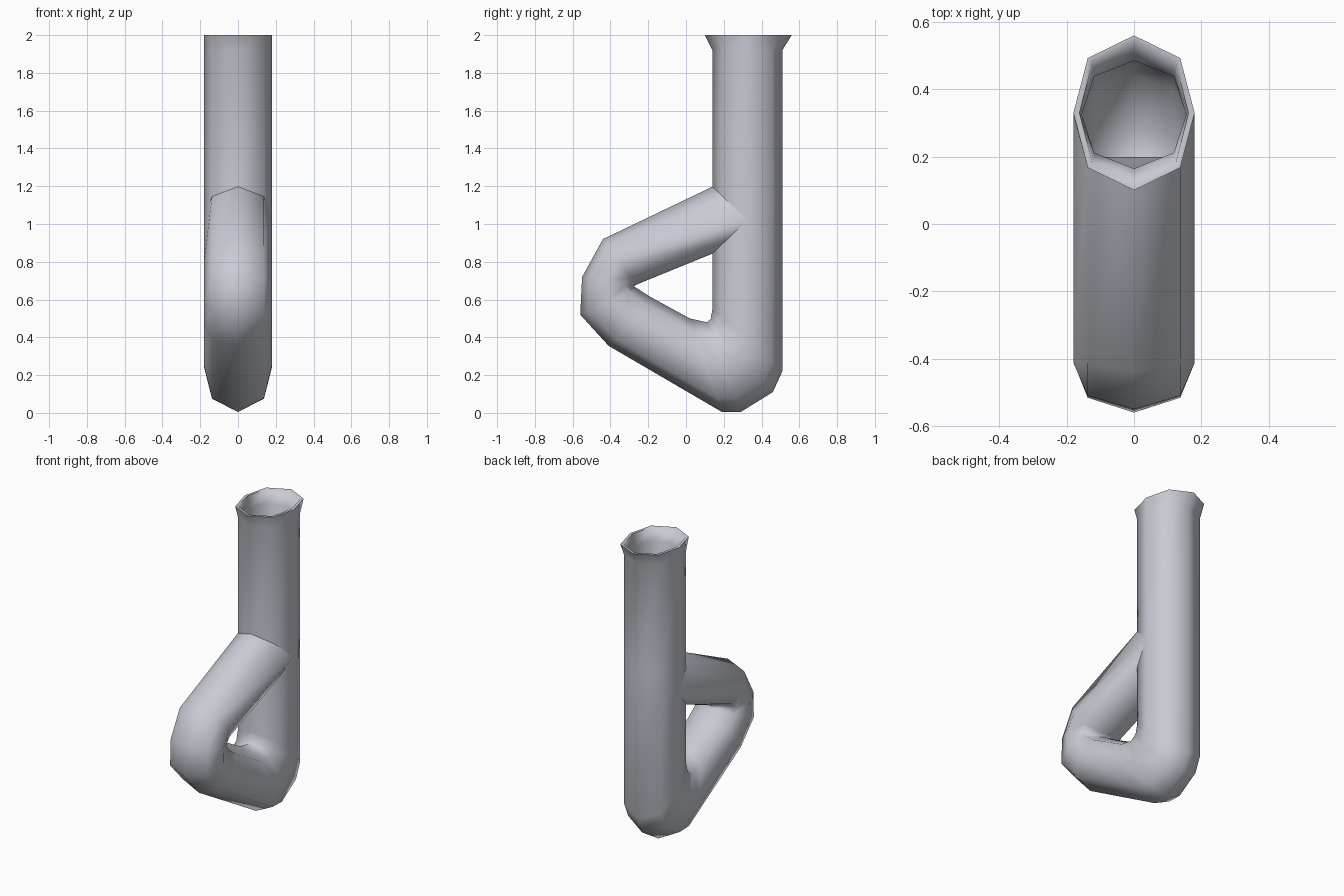
import bpy, bmesh
from math import sin, cos, pi, radians
from mathutils import Vector

cube = bpy.data.objects.get("Cube")
if cube:
    bpy.data.objects.remove(cube, do_unlink=True)

SIDES, HALF, WALL = 8, 0.18, 0.025

# Tube sections: outer-bend point and inner-bend point, each (y, z)
flare = ((0.56, 2.0), (0.10, 2.0))
tube = [
    ((0.51, 1.92), (0.14, 1.92)),
    ((0.51, 1.2), (0.14, 1.2)),
    ((0.51, 0.22), (0.14, 0.55)),
    ((0.46, 0.11), (0.13, 0.495)),
    ((0.29, 0.005), (0.11, 0.48)),
    ((0.19, 0.005), (0.02, 0.50)),
    ((-0.41, 0.355), (-0.19, 0.615)),
    ((-0.56, 0.52), (-0.26, 0.66)),
    ((-0.55, 0.72), (-0.275, 0.67)),
    ((-0.44, 0.92), (-0.26, 0.68)),
]


def section(pair, half=HALF, inset=0.0):
    """Eight-sided ring spanning the two points of a section."""
    a, b = (Vector((0, *p)) for p in pair)
    mid, arm = (a + b) / 2, (a - b) / 2
    arm -= arm.normalized() * inset
    ring = []
    for i in range(SIDES):
        t = 2 * pi * i / SIDES
        wide = 1.08 if i % 2 else 1.0
        ring.append(mid + arm * cos(t) + Vector(((half - inset) * wide * sin(t), 0, 0)))
    return ring


def junction():
    """Ring where the upper arm wraps onto the front of the upright tube."""
    ring = section(((0.0, 1.20), (0.0, 0.845)))
    for i, p in enumerate(ring):
        p.y = 0.33 - 0.185 * abs(cos(2 * pi * i / SIDES))
    return ring


# Bore, lip, outside wall and looped arm as one continuous skin
rings = [section(s, inset=WALL) for s in reversed(tube[:7])]
rings.append(section(flare, inset=0.018))
rings.append(section(flare))
rings += [section(s) for s in tube]
rings.append(junction())

bm = bmesh.new()
loops = [[bm.verts.new(p) for p in ring] for ring in rings]
for r, s in zip(loops, loops[1:]):
    for i in range(SIDES):
        j = (i + 1) % SIDES
        bm.faces.new((r[i], r[j], s[j], s[i]))
bm.faces.new(loops[0])
bm.faces.new(loops[-1])
bmesh.ops.recalc_face_normals(bm, faces=bm.faces)
mesh = bpy.data.meshes.new("looped_tube")
bm.to_mesh(mesh)
bm.free()

# Single grey finish
grey = bpy.data.materials.new("pale_grey")
grey.use_nodes = True
colour = (0.58, 0.60, 0.66, 1)
grey.diffuse_color = colour
grey.node_tree.nodes["Principled BSDF"].inputs["Base Color"].default_value = colour
mesh.materials.append(grey)

obj = bpy.data.objects.new("looped_tube", mesh)
bpy.context.collection.objects.link(obj)
bpy.context.view_layer.objects.active = obj
obj.select_set(True)
bpy.ops.object.shade_smooth_by_angle(angle=radians(70))
